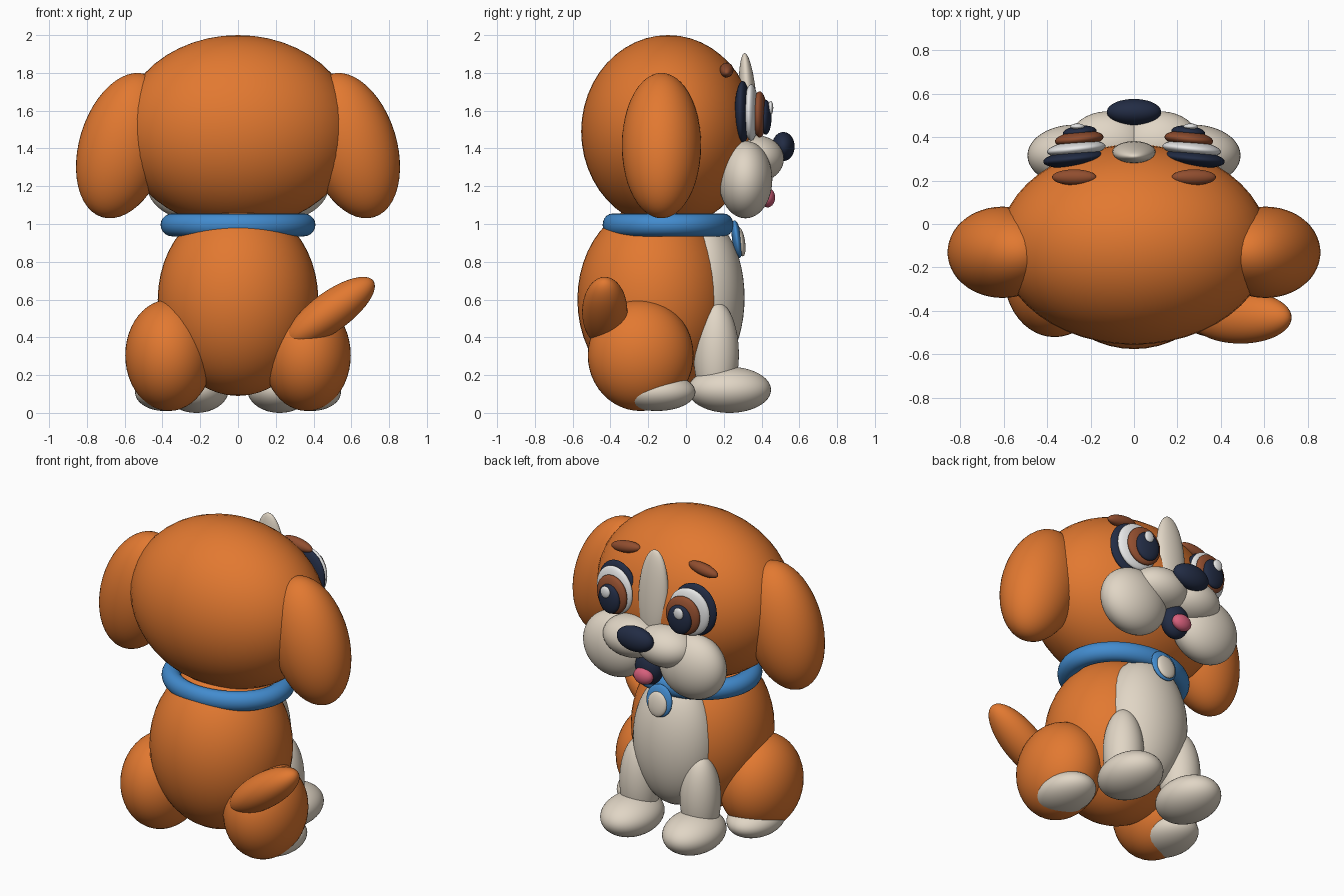
import bpy
from math import radians

if "Cube" in bpy.data.objects:
    bpy.data.objects.remove(bpy.data.objects["Cube"], do_unlink=True)


def material(name, r, g, b):
    mat = bpy.data.materials.new(name)
    mat.use_nodes = True
    mat.diffuse_color = (r, g, b, 1)
    bsdf = mat.node_tree.nodes["Principled BSDF"]
    bsdf.inputs["Base Color"].default_value = (r, g, b, 1)
    bsdf.inputs["Roughness"].default_value = 0.7
    return mat


orange = material("orange fur", 0.76, 0.19, 0.03)
cream = material("cream fur", 0.75, 0.67, 0.56)
navy = material("dark navy", 0.016, 0.025, 0.058)
white = material("eye white", 0.88, 0.88, 0.88)
brown = material("brown", 0.28, 0.075, 0.028)
pink = material("tongue pink", 0.67, 0.115, 0.2)
blue = material("collar blue", 0.055, 0.26, 0.62)


def finish(obj, name, mat):
    obj.name = name
    obj.data.name = name
    obj.data.materials.append(mat)
    bpy.ops.object.shade_smooth()
    return obj


def ball(name, mat, centre, radii, turn=(0, 0, 0)):
    """Stretched sphere, with its turn given in degrees."""
    bpy.ops.mesh.primitive_uv_sphere_add(segments=48, ring_count=24, location=centre,
                                         rotation=[radians(a) for a in turn])
    obj = bpy.context.object
    obj.scale = radii
    return finish(obj, name, mat)


def pair(name, mat, centre, radii, turn=(0, 0, 0)):
    """The same stretched sphere on both sides; the face looks along +y."""
    for side, s in (("right", 1), ("left", -1)):
        ball(f"{side}_{name}", mat, (s * centre[0], centre[1], centre[2]), radii,
             (turn[0], s * turn[1], s * turn[2]))


# Head and ears
ball("head", orange, (0, -0.095, 1.49), (0.62, 0.46, 0.51))
pair("ear", orange, (0.605, -0.13, 1.415), (0.235, 0.21, 0.396), (0, -17, 0))

# Body, belly and tail
ball("body", orange, (0, -0.17, 0.6), (0.425, 0.405, 0.51))
ball("belly", cream, (0, 0.1, 0.61), (0.27, 0.21, 0.41))
ball("tail", orange, (0.49, -0.43, 0.535), (0.28, 0.12, 0.105), (0, -36, 0))

# Legs and paws
pair("thigh", orange, (0.365, -0.24, 0.305), (0.232, 0.28, 0.295))
pair("hind_paw", cream, (0.39, -0.155, 0.11), (0.155, 0.205, 0.1))
pair("front_leg", cream, (0.215, 0.16, 0.31), (0.12, 0.12, 0.28))
pair("front_paw", cream, (0.22, 0.23, 0.122), (0.17, 0.22, 0.122))

# Collar and tag
bpy.ops.mesh.primitive_torus_add(location=(0, -0.095, 0.995), major_segments=64,
                                 minor_segments=20, major_radius=0.35, minor_radius=0.06)
collar = finish(bpy.context.object, "collar", blue)
collar.scale.y = 0.845
ball("tag", blue, (0, 0.27, 0.92), (0.09, 0.026, 0.1), (8, 0, 0))
ball("tag_centre", cream, (0, 0.291, 0.905), (0.066, 0.022, 0.077), (8, 0, 0))

# Muzzle, nose and mouth
pair("cheek", cream, (0.27, 0.315, 1.235), (0.22, 0.142, 0.205))
pair("muzzle_pad", cream, (0.12, 0.37, 1.345), (0.185, 0.148, 0.125))
ball("nose", navy, (0, 0.515, 1.41), (0.125, 0.06, 0.077))
ball("mouth", navy, (0, 0.37, 1.175), (0.09, 0.07, 0.11))
ball("tongue", pink, (0, 0.432, 1.14), (0.065, 0.04, 0.052))
ball("forehead_blaze", cream, (0, 0.33, 1.62), (0.1, 0.047, 0.285), (4, 0, 0))

# Eyes, built as stacked lenses turned slightly outward
pair("eye_rim", navy, (0.275, 0.3, 1.592), (0.143, 0.04, 0.165), (0, 0, -6))
pair("eye_white", white, (0.265, 0.345, 1.59), (0.135, 0.038, 0.15), (0, 0, -6))
pair("iris", brown, (0.252, 0.39, 1.58), (0.112, 0.038, 0.122), (0, 0, -6))
pair("pupil", navy, (0.25, 0.422, 1.565), (0.078, 0.03, 0.092), (0, 0, -6))
pair("eye_glint", white, (0.26, 0.448, 1.615), (0.033, 0.014, 0.037))

# Eyebrows
pair("eyebrow", brown, (0.275, 0.215, 1.815), (0.103, 0.036, 0.036), (0, 9, 0))
